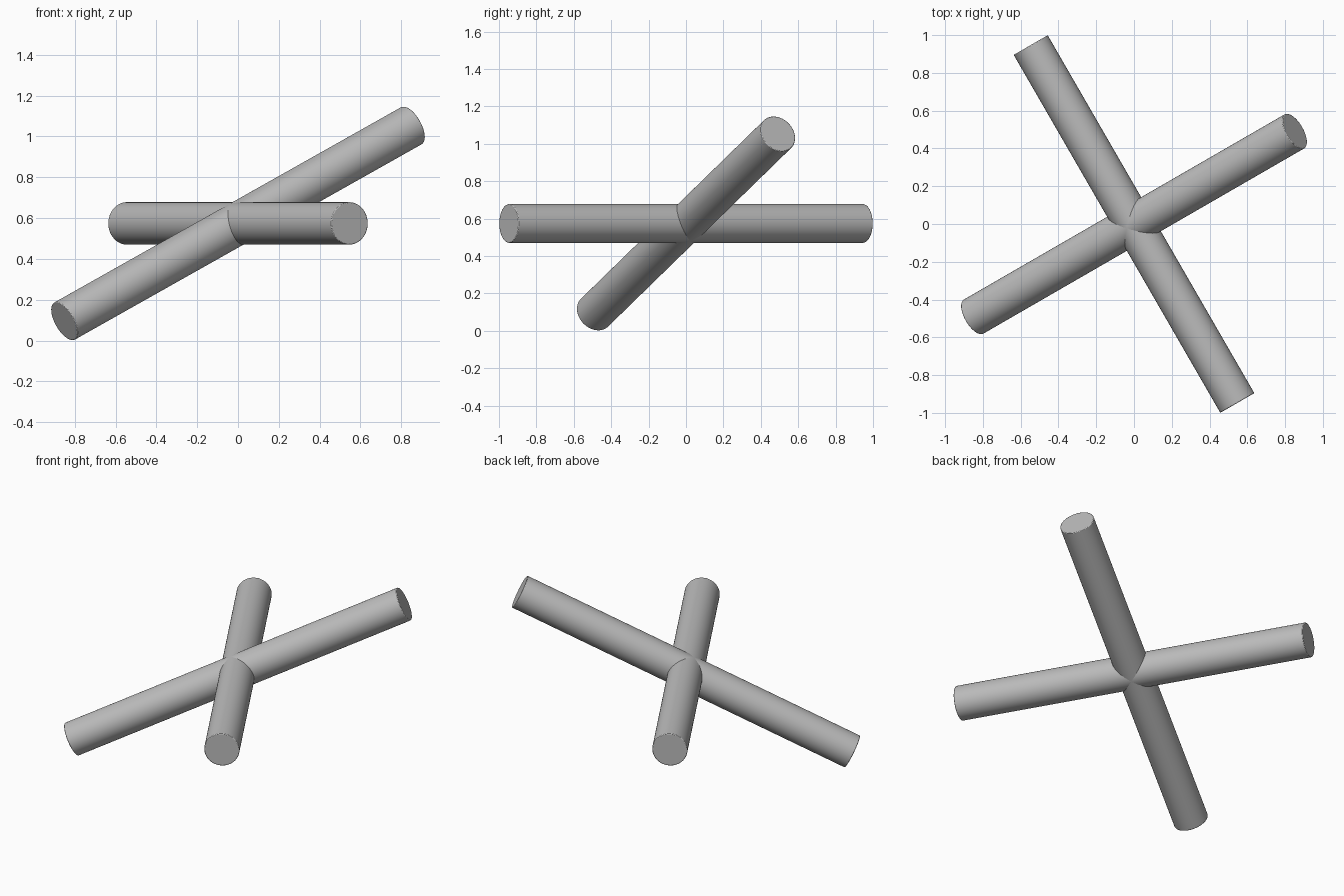
import bpy
import math
from mathutils import Vector

cube = bpy.data.objects.get("Cube")
if cube:
    bpy.data.objects.remove(cube, do_unlink=True)

RADIUS = 0.104
LENGTH = 2.188
CENTRE = Vector((0, 0, 0.574))

# Single plain grey
grey = bpy.data.materials.new("plain grey")
grey.use_nodes = True
colour = (0.5, 0.5, 0.5, 1)
grey.diffuse_color = colour
grey.node_tree.nodes["Principled BSDF"].inputs["Base Color"].default_value = colour


def rod(name, heading, rise):
    """Round bar through the centre, aimed by heading and rise in degrees."""
    a, e = math.radians(heading), math.radians(rise)
    axis = Vector((math.cos(a) * math.cos(e), math.sin(a) * math.cos(e), math.sin(e)))
    bpy.ops.mesh.primitive_cylinder_add(
        vertices=64, radius=RADIUS, depth=LENGTH, location=CENTRE,
        rotation=axis.to_track_quat("Z", "Y").to_euler())
    ob = bpy.context.object
    ob.name = name
    ob.data.materials.append(grey)
    bpy.ops.object.shade_smooth_by_angle(angle=math.radians(30))
    # Slightly eased end rims
    bevel = ob.modifiers.new("eased rim", "BEVEL")
    bevel.width = 0.004
    bevel.segments = 2
    bevel.limit_method = "ANGLE"
    bevel.angle_limit = math.radians(40)
    return ob


# Two crossing bars: one level, one tilted
rod("level_bar", -60, 0)
rod("tilted_bar", 30, 26)
